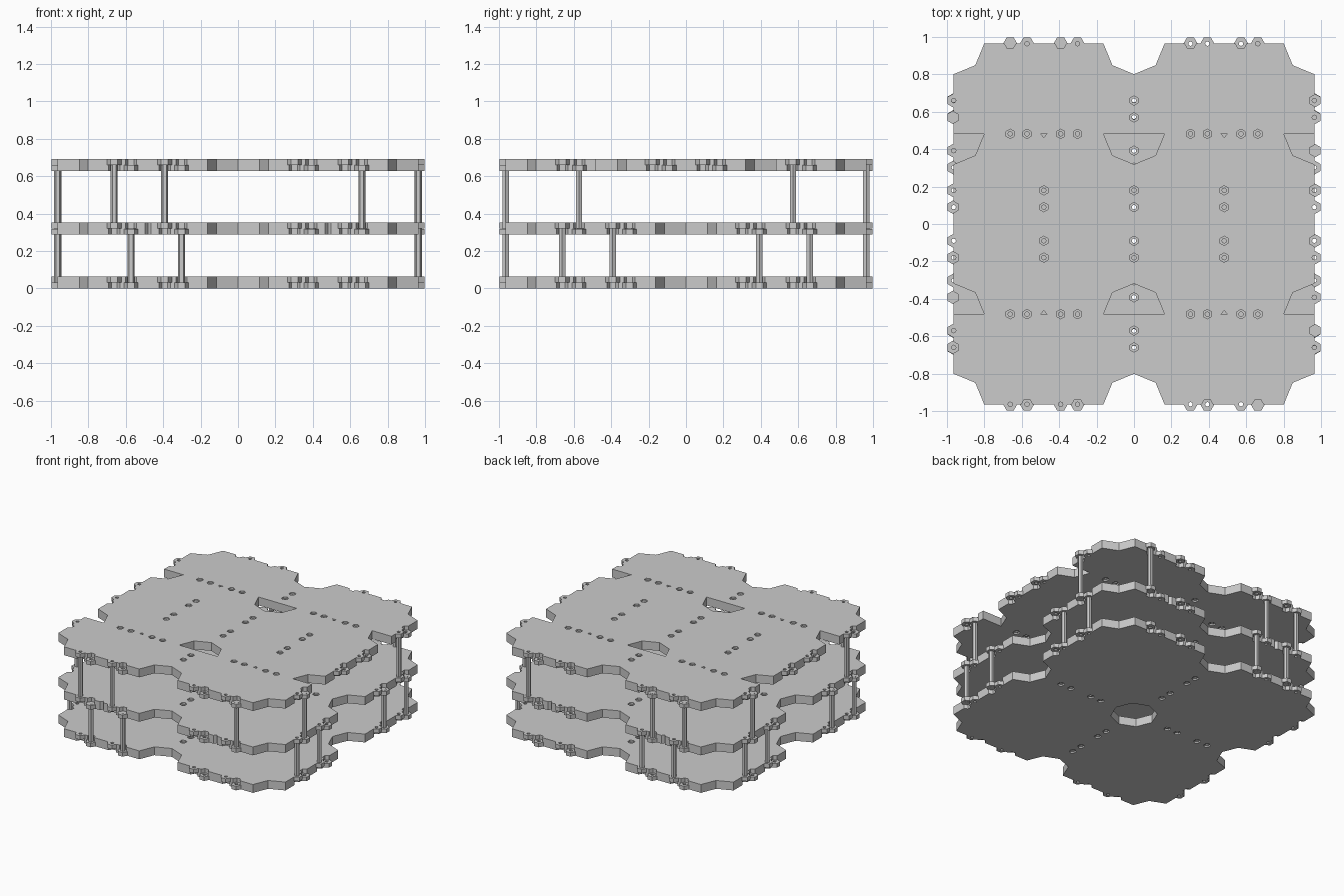
import bpy, bmesh, math

if "Cube" in bpy.data.objects:
    bpy.data.objects.remove(bpy.data.objects["Cube"])

H = 0.964       # half width of a plate
T = 0.064       # plate thickness
PITCH = H / 2   # half a tile
OFF = (-0.18, -0.09, 0.09, 0.18)   # fastener spacing along a tile edge
LEVELS = {"bottom": 0.0, "middle": 0.288, "top": 0.628}


def ngon(cx, cy, r, n, rot=0.0):
    return [(cx + r * math.cos(rot + 2 * math.pi * i / n),
             cy + r * math.sin(rot + 2 * math.pi * i / n)) for i in range(n)]


def prisms(name, items):
    """One object made of vertical prisms: (outline, z low, z high)."""
    bm = bmesh.new()
    for pts, z0, z1 in items:
        lo = [bm.verts.new((x, y, z0)) for x, y in pts]
        hi = [bm.verts.new((x, y, z1)) for x, y in pts]
        bm.faces.new(lo[::-1])
        bm.faces.new(hi)
        n = len(pts)
        for i in range(n):
            j = (i + 1) % n
            bm.faces.new((lo[i], lo[j], hi[j], hi[i]))
    bmesh.ops.recalc_face_normals(bm, faces=bm.faces)
    me = bpy.data.meshes.new(name)
    bm.to_mesh(me)
    bm.free()
    ob = bpy.data.objects.new(name, me)
    bpy.context.collection.objects.link(ob)
    return ob


def cut(ob, cutter):
    cutter.hide_render = True
    cutter.hide_set(True)
    m = ob.modifiers.new("cut", "BOOLEAN")
    m.operation = "DIFFERENCE"
    m.solver = "EXACT"
    m.object = cutter


def edge_spots(is_top):
    """Fasteners on the outer edges: x, y, high or low tab."""
    for side in range(4):
        if is_top and side % 2:
            along = [-0.66, -0.57, -0.18, -0.09, 0.09, 0.18, 0.57, 0.66]
        else:
            along = [c + o for c in (-PITCH, PITCH) for o in OFF]
        c, s = [(1, 0), (0, 1), (-1, 0), (0, -1)][side]
        for i, a in enumerate(along):
            yield a * c + H * s, a * s - H * c, i % 2 == 0


def inner_spots(is_top):
    """Fasteners along the seams between tiles."""
    row = [c + o for c in (-PITCH, PITCH) for o in OFF]
    if not is_top:
        return [(0, a) for a in row] + [(a, 0) for a in row]
    pts = [(a, s * PITCH) for a in row for s in (-1, 1)]
    pts += [(x, o) for x in (-PITCH, 0, PITCH) for o in OFF]
    return pts + [(0, y) for y in (-0.66, -0.57, 0.57, 0.66)]


for level, z in LEVELS.items():
    top = level == "top"
    zm, z1, e = z + T / 2, z + T, 0.02
    plate = prisms(level + "_plate", [([(-H, -H), (H, -H), (H, H), (-H, H)], z, z1)])

    # octagonal openings at tile corners, and half octagons inside the top plate
    notches = []
    for x in (-H, 0, H):
        for y in (-H, 0, H):
            if not (top and y == 0):
                notches.append((ngon(x, y, 0.163, 8), z - e, z1 + e))
        if top:
            for s in (-1, 1):
                half = [(x + 0.163 * math.cos(k * math.pi / 4),
                         s * (PITCH - 0.163 * math.sin(k * math.pi / 4))) for k in range(5)]
                notches.append((half, z - e, z1 + e))
    # small alignment notches
    if level != "bottom":
        yt = PITCH if top else H
        for x in (-PITCH, PITCH):
            for s in (-1, 1):
                tri = [(x - 0.018, s * (yt + 0.003)), (x + 0.018, s * (yt + 0.003)), (x, s * (yt - 0.02))]
                notches.append((tri, z - e, z1 + e))

    # hexagonal pockets and edge recesses opposite each tab
    tabs, holes = [], []
    for x, y, high in edge_spots(top):
        rot = 0 if abs(y) > H - 0.01 else math.pi / 6
        lo, hi = (zm + 0.001, z1) if high else (z, zm - 0.001)
        tabs.append((ngon(x, y, 0.038, 6, rot), lo, hi))
        rec = (z - e, zm) if high else (zm, z1 + e)
        notches.append((ngon(x, y, 0.03, 6, rot), *rec))
        holes.append((ngon(x, y, 0.012, 8), z - 2 * e, z1 + 2 * e))
    for x, y in inner_spots(top):
        for a, b in ((z - e, z + 0.012), (z1 - 0.012, z1 + e)):
            notches.append((ngon(x, y, 0.025, 6, math.pi / 6), a, b))
        holes.append((ngon(x, y, 0.012, 8), z - 2 * e, z1 + 2 * e))

    tab_ob = prisms(level + "_edge_tabs", tabs)
    bore = prisms(level + "_bore_cutter", holes)
    cut(plate, prisms(level + "_notch_cutter", notches))
    cut(plate, bore)
    cut(tab_ob, bore)

# standoff posts between the plates
upper = [(x, s * H) for x in (-0.662, -0.392, 0.662) for s in (-1, 1)]
upper += [(s * H, y) for y in (-0.572, 0.572) for s in (-1, 1)]
lower = [(x, s * H) for x in (-0.572, -0.302) for s in (-1, 1)]
lower += [(s * H, y) for y in (-0.662, -0.392, 0.392, 0.662) for s in (-1, 1)]
for name, spots, a, b in (("upper_posts", upper, "middle", "top"),
                          ("lower_posts", lower, "bottom", "middle")):
    prisms(name, [(ngon(x, y, 0.019, 6), LEVELS[a] + T / 2, LEVELS[b] + T / 2) for x, y in spots])
